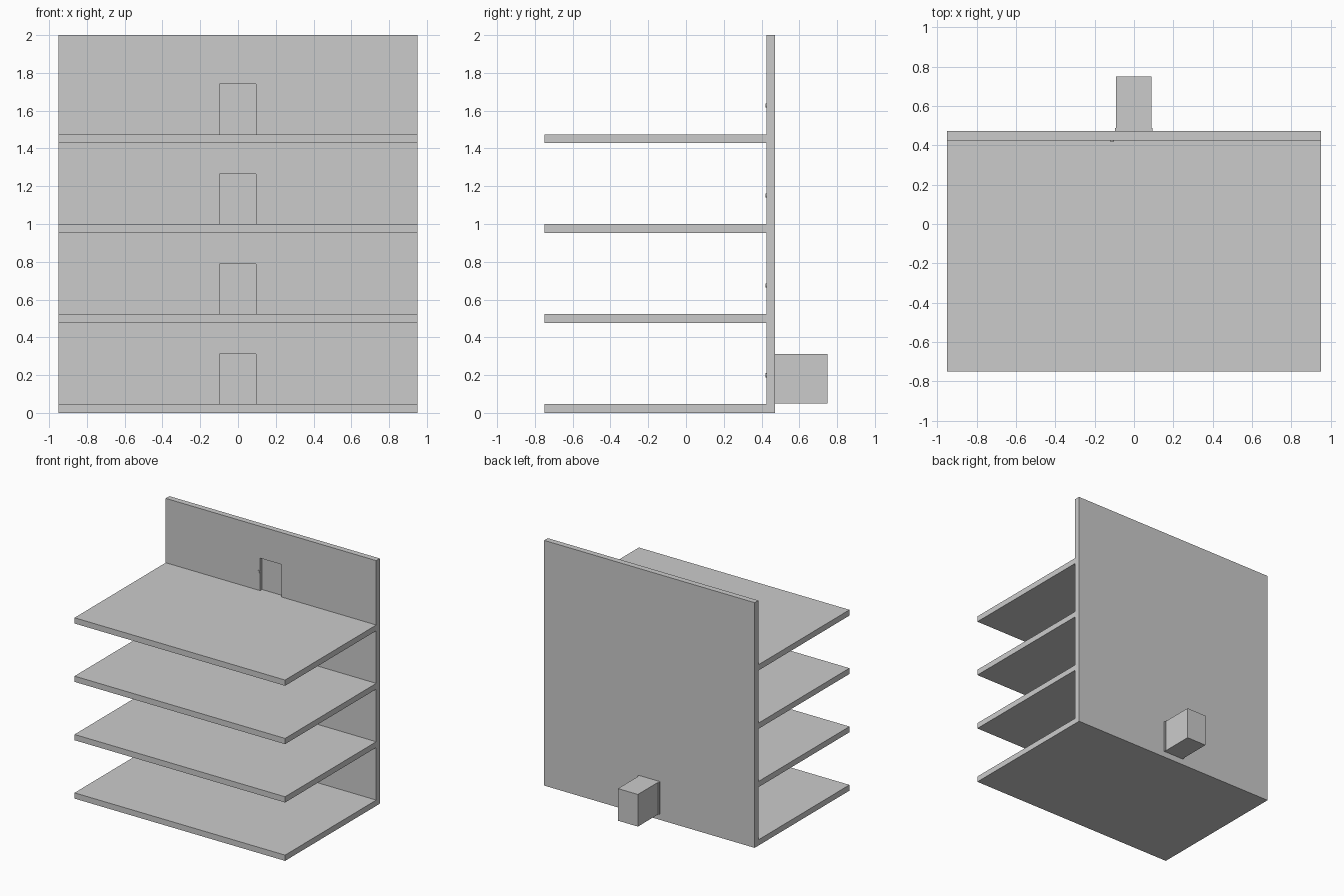
import bpy
import math

if "Cube" in bpy.data.objects:
    bpy.data.objects.remove(bpy.data.objects["Cube"])

FLOORS = 4
PITCH = 0.476       # storey height
SLAB = 0.047        # slab and wall thickness
DOOR_H = 0.265
WALL_Y0, WALL_Y1 = 0.425, 0.472


def box(name, x, y, z):
    """Box from (min, max) ranges on each axis."""
    bpy.ops.mesh.primitive_cube_add(
        size=1, location=[(r[0] + r[1]) / 2 for r in (x, y, z)])
    ob = bpy.context.object
    ob.name = name
    ob.scale = [r[1] - r[0] for r in (x, y, z)]
    bpy.ops.object.transform_apply(location=False, rotation=False, scale=True)
    return ob


# Back wall
wall = box("back_wall", (-0.95, 0.95), (WALL_Y0, WALL_Y1), (0, 2))

for i in range(FLOORS):
    base = i * PITCH
    top = base + SLAB

    # Floor slab
    box(f"floor_{i}", (-0.95, 0.95), (-0.75, WALL_Y0), (base, top))

    # Doorway cut through the wall
    cutter = box(f"doorway_cutter_{i}", (-0.098, 0.096), (0.38, 0.52), (top, top + DOOR_H))
    cut = wall.modifiers.new(f"doorway_{i}", 'BOOLEAN')
    cut.operation = 'DIFFERENCE'
    cut.solver = 'EXACT'
    cut.object = cutter
    bpy.context.view_layer.objects.active = wall
    bpy.ops.object.modifier_apply(modifier=cut.name)
    bpy.data.objects.remove(cutter)

    # Recessed door panel, flush with the back of the wall
    box(f"lift_door_{i}", (-0.098, 0.096), (0.45, WALL_Y1), (top, top + DOOR_H))

    # Round call button beside the door
    bpy.ops.mesh.primitive_cylinder_add(
        vertices=24, radius=0.011, depth=0.01,
        location=(-0.112, WALL_Y0, top + 0.152), rotation=(math.pi / 2, 0, 0))
    button = bpy.context.object
    button.name = f"call_button_{i}"
    bpy.ops.object.shade_smooth_by_angle()

# Lift car behind the ground floor door, with its slightly wider front
box("lift_car_front", (-0.097, 0.095), (WALL_Y1, 0.488), (SLAB + 0.003, 0.312))
box("lift_car", (-0.091, 0.089), (0.488, 0.75), (SLAB + 0.003, 0.312))
